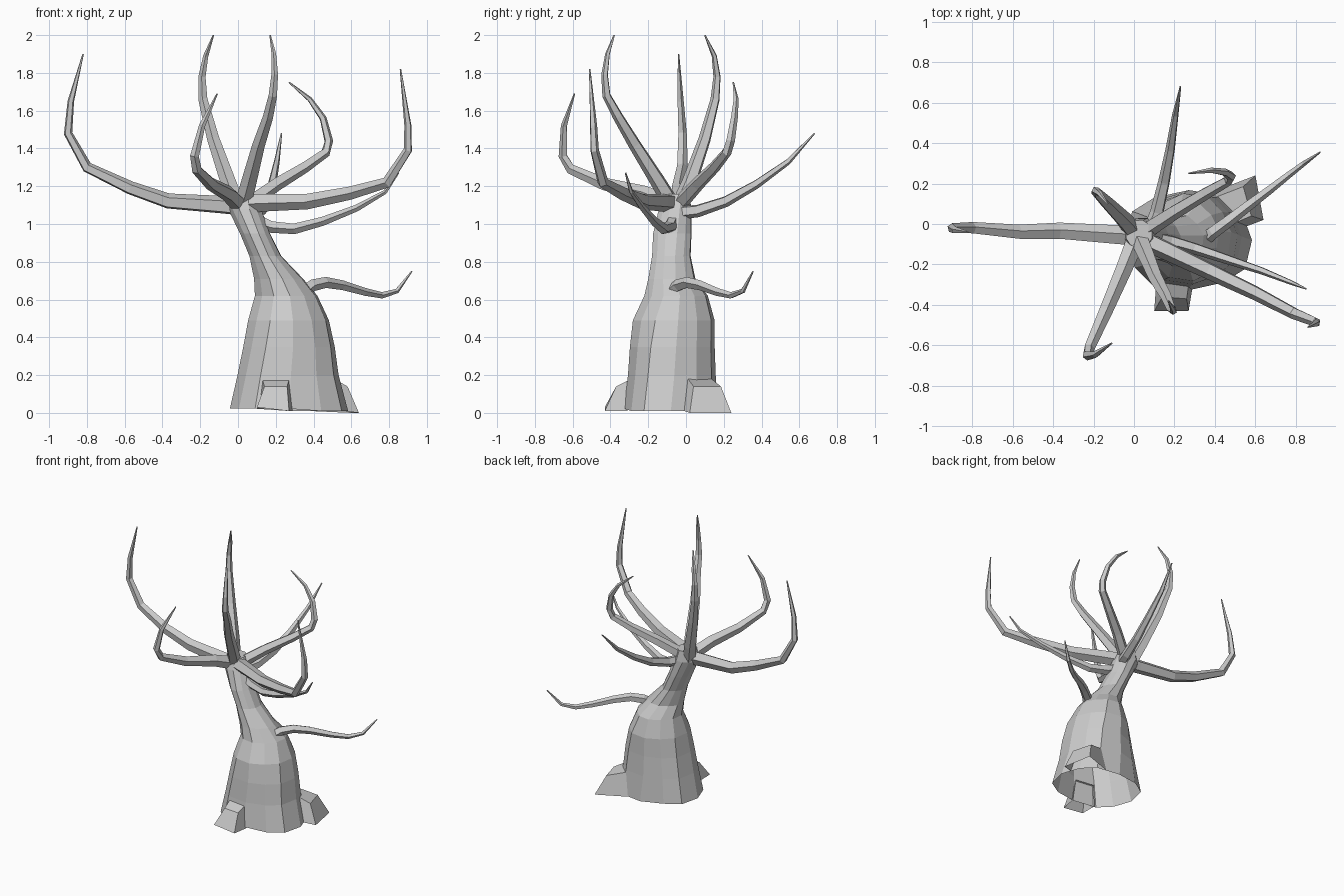
import bpy, bmesh, math
from mathutils import Vector


def make_object(name, rings, cap_start=False, cap_end=True, skip=()):
    """Skin a list of equal-sized vertex rings into a flat shaded mesh."""
    bm = bmesh.new()
    vr = [[bm.verts.new(p) for p in r] for r in rings]
    n = len(vr[0])
    for a, b in zip(vr, vr[1:]):
        for i in range(n):
            if i in skip:
                continue
            j = (i + 1) % n
            bm.faces.new((a[i], a[j], b[j], b[i]))
    if cap_start:
        bm.faces.new(vr[0][::-1])
    if cap_end:
        bm.faces.new(vr[-1])
    bmesh.ops.recalc_face_normals(bm, faces=bm.faces)
    me = bpy.data.meshes.new(name)
    bm.to_mesh(me)
    bm.free()
    ob = bpy.data.objects.new(name, me)
    bpy.context.collection.objects.link(ob)
    return ob


def branch(name, pts, r0, sides=5, r1=0.004, power=0.7):
    """Tapered tube along a path, frame carried from point to point."""
    pts = [Vector(p) for p in pts]
    dist = [0.0]
    for a, b in zip(pts, pts[1:]):
        dist.append(dist[-1] + (b - a).length)
    rings, ref = [], None
    for i, p in enumerate(pts):
        a, b = pts[max(i - 1, 0)], pts[min(i + 1, len(pts) - 1)]
        t = (b - a).normalized()
        if ref is None:
            ref = t.orthogonal()
        ref = (ref - t * ref.dot(t)).normalized()
        side = t.cross(ref)
        r = r1 + (r0 - r1) * (1 - dist[i] / dist[-1]) ** power
        rings.append([p + r * (ref * math.cos(k * math.tau / sides) +
                               side * math.sin(k * math.tau / sides))
                      for k in range(sides)])
    make_object(name, rings)


# Trunk: ring z, xmin, xmax, ymin, ymax, squareness; open underneath
levels = [
    (0.01, -0.04, 0.58, -0.325, 0.165, 0.80),
    (0.20, 0.00, 0.53, -0.305, 0.155, 0.82),
    (0.35, 0.03, 0.51, -0.295, 0.15, 0.85),
    (0.49, 0.055, 0.48, -0.28, 0.15, 0.92),
    (0.62, 0.09, 0.42, -0.22, 0.115, 1.0),
    (0.71, 0.085, 0.345, -0.20, 0.05, 1.0),
    (0.83, 0.06, 0.23, -0.18, 0.025, 0.95),
    (0.95, 0.01, 0.17, -0.175, 0.03, 0.9),
    (1.08, -0.055, 0.125, -0.145, 0.03, 0.9),
    (1.16, -0.04, 0.09, -0.12, 0.02, 0.9),
]
N = 12
rings = []
for lv, (z, xa, xb, ya, yb, sq) in enumerate(levels):
    ring = []
    for k in range(N):
        a = math.tau * k / N + 0.03 * lv          # slow twist up the trunk
        c, s = math.cos(a), math.sin(a)
        ridge = 0.96 if k % 3 == 1 else 1.01
        ux = math.copysign(abs(c) ** sq, c) * ridge
        uy = math.copysign(abs(s) ** sq, s) * ridge
        ring.append(((xa + xb) / 2 + ux * (xb - xa) / 2,
                     (ya + yb) / 2 + uy * (yb - ya) / 2,
                     z + (0.012 if lv == 0 and c < 0 else 0)))
    rings.append(ring)
make_object("trunk", rings)

# Stubby root blocks, open underneath and towards the trunk
make_object("front_root", [
    [(0.10, -0.43, 0.03), (0.27, -0.43, 0.01), (0.29, -0.31, 0.01), (0.11, -0.29, 0.02)],
    [(0.14, -0.36, 0.14), (0.26, -0.37, 0.14), (0.27, -0.30, 0.175), (0.13, -0.28, 0.175)]],
    skip=(2,))
make_object("side_root", [
    [(0.60, 0.24, 0.0), (0.38, 0.155, 0.01), (0.56, -0.01, 0.01), (0.64, 0.02, 0.0)],
    [(0.54, 0.185, 0.14), (0.41, 0.135, 0.18), (0.51, 0.01, 0.18), (0.58, 0.04, 0.14)]],
    skip=(1,))

# Crown branches
branch("left_branch", [(0.03, -0.06, 1.09), (-0.08, -0.055, 1.10), (-0.37, -0.035, 1.12),
       (-0.57, -0.04, 1.19), (-0.80, -0.02, 1.30), (-0.90, -0.02, 1.48),
       (-0.885, -0.03, 1.65), (-0.82, -0.04, 1.90)], 0.052)
branch("back_upright_branch", [(0.0, -0.04, 1.08), (-0.05, 0.02, 1.22), (-0.13, 0.10, 1.45),
       (-0.185, 0.155, 1.66), (-0.19, 0.165, 1.78), (-0.17, 0.15, 1.89),
       (-0.13, 0.10, 2.0)], 0.048)
branch("front_upright_branch", [(0.02, -0.06, 1.08), (0.06, -0.15, 1.23), (0.11, -0.27, 1.42),
       (0.16, -0.36, 1.57), (0.185, -0.42, 1.68), (0.195, -0.43, 1.79),
       (0.19, -0.415, 1.90), (0.17, -0.38, 2.0)], 0.048)
branch("front_hook_branch", [(0.01, -0.07, 1.10), (-0.05, -0.22, 1.16), (-0.14, -0.43, 1.21),
       (-0.22, -0.61, 1.29), (-0.23, -0.65, 1.36), (-0.19, -0.645, 1.52),
       (-0.11, -0.59, 1.69)], 0.048)
branch("back_hook_branch", [(0.03, -0.05, 1.09), (0.20, 0.06, 1.21), (0.35, 0.15, 1.30),
       (0.465, 0.215, 1.38), (0.48, 0.235, 1.44), (0.45, 0.255, 1.56),
       (0.38, 0.265, 1.66), (0.27, 0.25, 1.75)], 0.044)
branch("right_branch", [(0.03, -0.07, 1.11), (0.16, -0.13, 1.115), (0.37, -0.23, 1.12),
       (0.60, -0.34, 1.165), (0.79, -0.44, 1.22), (0.90, -0.485, 1.39),
       (0.90, -0.49, 1.52), (0.86, -0.51, 1.82)], 0.052)
branch("back_branch", [(0.08, -0.04, 1.06), (0.115, 0.06, 1.07), (0.15, 0.21, 1.12),
       (0.18, 0.37, 1.21), (0.205, 0.54, 1.33), (0.23, 0.68, 1.48)], 0.038)
branch("low_right_branch", [(0.10, -0.07, 1.02), (0.18, -0.085, 0.985), (0.30, -0.12, 0.975),
       (0.45, -0.17, 1.015), (0.63, -0.23, 1.085), (0.78, -0.29, 1.17),
       (0.85, -0.32, 1.27)], 0.035)

# Wavy twig low on the trunk
branch("low_twig", [(0.33, -0.09, 0.63), (0.39, -0.04, 0.675), (0.46, 0.01, 0.69),
       (0.55, 0.08, 0.675), (0.67, 0.17, 0.64), (0.76, 0.24, 0.622),
       (0.84, 0.30, 0.645), (0.92, 0.355, 0.75)], 0.036)
